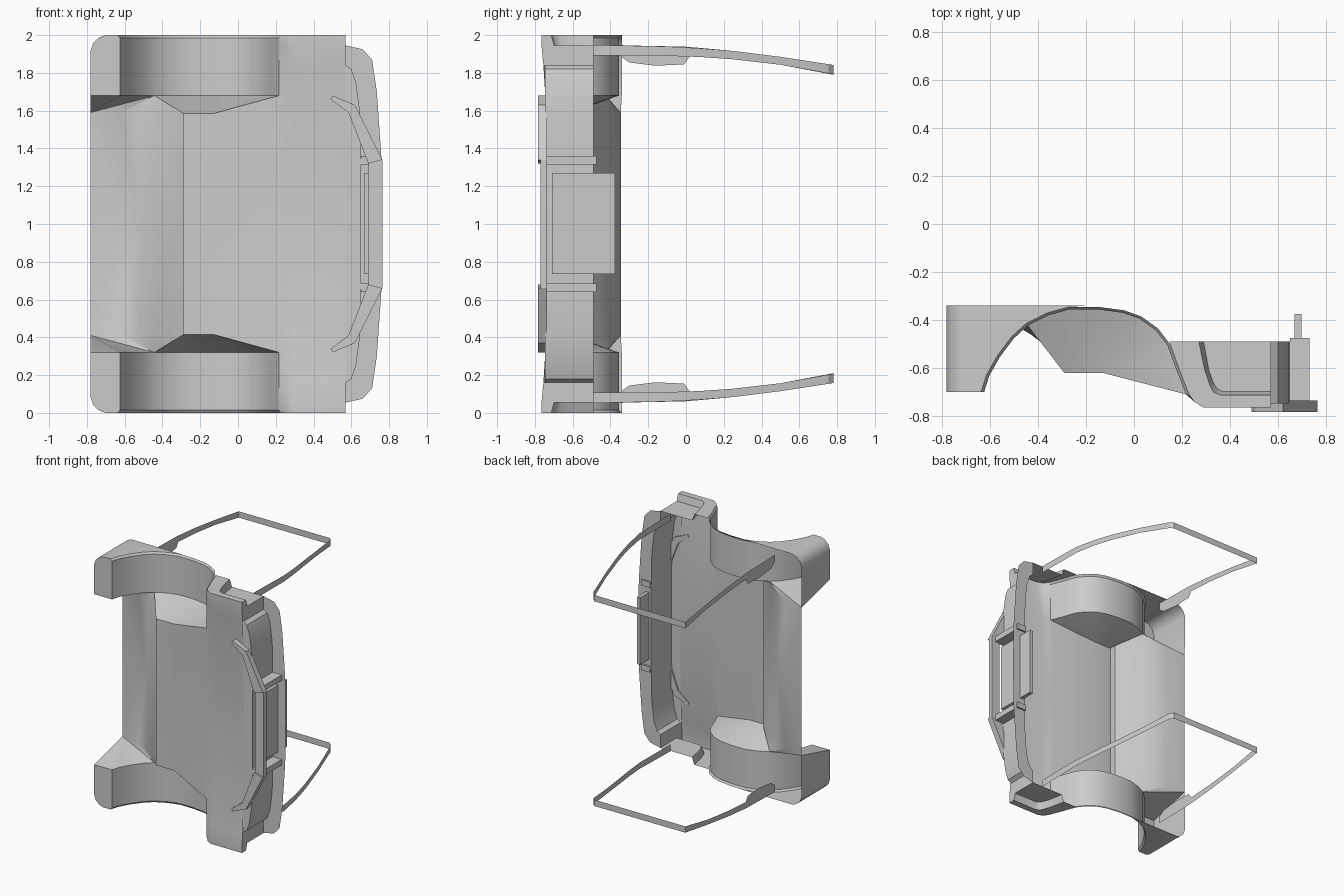
import bpy, bmesh

if "Cube" in bpy.data.objects:
    bpy.data.objects.remove(bpy.data.objects["Cube"])

# Every part is built for the z = 0 side (z below 1) and mirrored across z = 1.
def part(name, build, mirror=True, angle=0.5):
    bm = bmesh.new()
    build(bm)
    bmesh.ops.remove_doubles(bm, verts=bm.verts, dist=0.0005)
    bmesh.ops.recalc_face_normals(bm, faces=bm.faces)
    bmesh.ops.translate(bm, verts=bm.verts, vec=(0, 0, -1))
    me = bpy.data.meshes.new(name)
    bm.to_mesh(me)
    bm.free()
    ob = bpy.data.objects.new(name, me)
    bpy.context.collection.objects.link(ob)
    ob.location.z = 1
    if mirror:
        m = ob.modifiers.new("mirror", 'MIRROR')
        m.use_axis = (False, False, True)
        m.merge_threshold = 0.001
    bpy.ops.object.select_all(action='DESELECT')
    ob.select_set(True)
    bpy.context.view_layer.objects.active = ob
    bpy.ops.object.shade_smooth_by_angle(angle=angle)
    return ob

def face(bm, pts):
    f = bm.faces.new([bm.verts.new(p) for p in pts])
    if len(pts) > 4:
        bmesh.ops.triangulate(bm, faces=[f])

def loft(bm, a, b):
    for i in range(len(a) - 1):
        face(bm, [a[i], a[i + 1], b[i + 1], b[i]])

def at_z(pts, z):
    return [(x, y, z) for x, y in pts]

def at_y(pts, y):
    return [(x, y, z) for x, z in pts]

def prism(bm, pts, y0, y1):
    ring = pts + [pts[0]]
    loft(bm, at_y(ring, y0), at_y(ring, y1))
    face(bm, at_y(pts, y0))
    face(bm, at_y(pts, y1))

# Shared profiles: outer arch edge, and the slightly smaller inner edge
ARCH = [(-.637, -.7), (-.615, -.63), (-.57, -.55), (-.51, -.47), (-.45, -.415),
        (-.36, -.37), (-.27, -.345), (-.15, -.345), (-.04, -.36), (.03, -.385),
        (.1, -.435), (.15, -.5), (.19, -.61), (.23, -.71)]
INNER = [(-.2 + (x + .2) * .97, -.7 + (y + .7) * .97) for x, y in ARCH]
WELL = .32
C, E = (*INNER[4], WELL), (*INNER[-1], WELL)
A = (-.78, -.345, .41)
B0, B1, B2 = (-.29, -.565, .415), (-.29, -.62, .415), (-.13, -.62, .415)
REAR = [A, (-.62, -.365, .41), (-.52, -.405, .41), (-.43, -.46, .412), B0]

# Wheel arch strip and slanted inner well walls
def wheel_arch(bm):
    rim = at_z(INNER, .015)
    well = at_z(INNER, WELL)
    loft(bm, at_z(ARCH, 0), rim)
    loft(bm, rim, well)
    for i in range(4):
        face(bm, [A, well[i], well[i + 1]])
    face(bm, [A, (-.78, -.7, WELL), well[0]])
    face(bm, [C, B0, B1])
    for i in range(4, 7):
        face(bm, [B1, well[i], well[i + 1]])
    face(bm, [B1, well[7], B2])
    for i in range(7, len(well) - 1):
        face(bm, [B2, well[i], well[i + 1]])
part("wheel_arch", wheel_arch)

# Rounded block behind the wheel, open on top
def rear_block(bm):
    corner = [(-.70, 0), (-.735, .012), (-.765, .04), (-.78, .08), (-.78, WELL)]
    loft(bm, at_y(corner, -.7), at_y(corner, -.34))
    face(bm, at_y(corner + [(INNER[0][0], WELL), (INNER[0][0], .015), (-.637, 0)], -.7))
    face(bm, at_z([(-.70, -.7)] + ARCH[:7] + [(-.2, -.34), (-.70, -.34)], 0))
    face(bm, [(-.78, -.7, WELL), (-.78, -.34, WELL), A])
part("rear_block", rear_block)

# Floor pan with a small step and curved, raised rear section
def floor_pan(bm):
    mid = lambda p: (p[0], p[1], 1)
    edge = REAR + [B1, B2]
    loft(bm, edge, [mid(p) for p in edge])
    face(bm, [B2, E, (E[0], -.68, 1), mid(B2)])
    for a, b in zip(REAR, REAR[1:]):
        face(bm, [a, b, C])
part("floor_pan", floor_pan)

# Front fender with a scooped recess, its underside blending into the floor
def front_fender(bm):
    outer = [(.148, -.49), (.19, -.61), (.23, -.71), (.25, -.74), (.29, -.765), (.57, -.765)]
    rim = [(.27, -.49), (.295, -.61), (.315, -.67), (.33, -.7), (.36, -.713), (.57, -.713)]
    deep = [(.29, -.49), (.312, -.61), (.33, -.66), (.345, -.685), (.37, -.698), (.57, -.698)]
    loft(bm, at_z(outer, 0), at_z(rim, 0))
    loft(bm, at_z(rim, 0), at_z(deep, .055))
    face(bm, at_z(deep + [(.57, -.49)], .055))
    face(bm, [(.57, -.765, 0), (.57, -.713, 0), (.57, -.698, .055), (.57, -.765, .055)])
    face(bm, [(.57, -.765, .055), (.57, -.49, .055), (.57, -.49, .16), (.57, -.755, .16)])
    sections = [at_z(outer[2:], 0),
                at_z([E[:2]] + outer[3:], .015),
                at_z([E[:2]] + outer[3:], .055),
                at_z([E[:2], (.25, -.732), (.29, -.755), (.57, -.755)], .16),
                at_z([E[:2], (.25, -.715), (.29, -.725), (.57, -.745)], WELL),
                at_z([(E[0], -.68), (.25, -.687), (.29, -.697), (.57, -.745)], 1)]
    for a, b in zip(sections, sections[1:]):
        loft(bm, a, b)
part("front_fender", front_fender, angle=0.6)

# Bumper wall with a flange along its top
def bumper(bm):
    wall = [(.57, .16), (.6, .18), (.625, .25), (.645, .4), (.65, .66), (.65, 1)]
    lip = [(.57, .055), (.66, .075), (.71, .13), (.735, .3), (.76, .66), (.765, 1)]
    back = [(.57, z) for x, z in wall]
    loft(bm, at_y(back, -.747), at_y(wall, -.747))
    loft(bm, at_y(wall, -.747), at_y(wall, -.49))
    loft(bm, at_y(wall, -.49), at_y(lip, -.49))
part("bumper", bumper)

# Bar under the bumper and its upright struts
def lower_bar(bm):
    prism(bm, [(.5, .32), (.62, .37), (.765, .66), (.69, .68), (.585, .41), (.49, .34)], -.783, -.735)
    prism(bm, [(.69, .67), (.765, .66), (.765, 1), (.69, 1)], -.77, -.735)
part("lower_bar", lower_bar)
part("bumper_strut", lambda bm: prism(
    bm, [(.65, .64), (.73, .64), (.73, .685), (.65, .685)], -.745, -.475))

# Flat centre plate
part("centre_plate", lambda bm: prism(
    bm, [(.668, .735), (.697, .735), (.697, 1.27), (.668, 1.27)], -.71, -.375), mirror=False)

# Window frame: a thin ribbon of pillars and roof rail, with a wide foot
def window_frame(bm):
    path = [(.48, -.49, .052, .108), (.48, -.1, .06, .11), (.455, .08, .07, .116),
            (.42, .25, .084, .128), (.36, .5, .115, .157), (.29, .755, .154, .203),
            (.265, .78, .158, .208), (-.54, .78, .16, .21), (-.54, .5, .117, .157),
            (-.54, .25, .084, .128), (-.54, .02, .063, .112), (-.54, -.01, .061, .155),
            (-.54, -.16, .058, .162), (-.54, -.3, .055, .145), (-.54, -.35, .053, .11)]
    loft(bm, [(x, y, a) for x, y, a, b in path], [(x, y, b) for x, y, a, b in path])
part("window_frame", window_frame)
